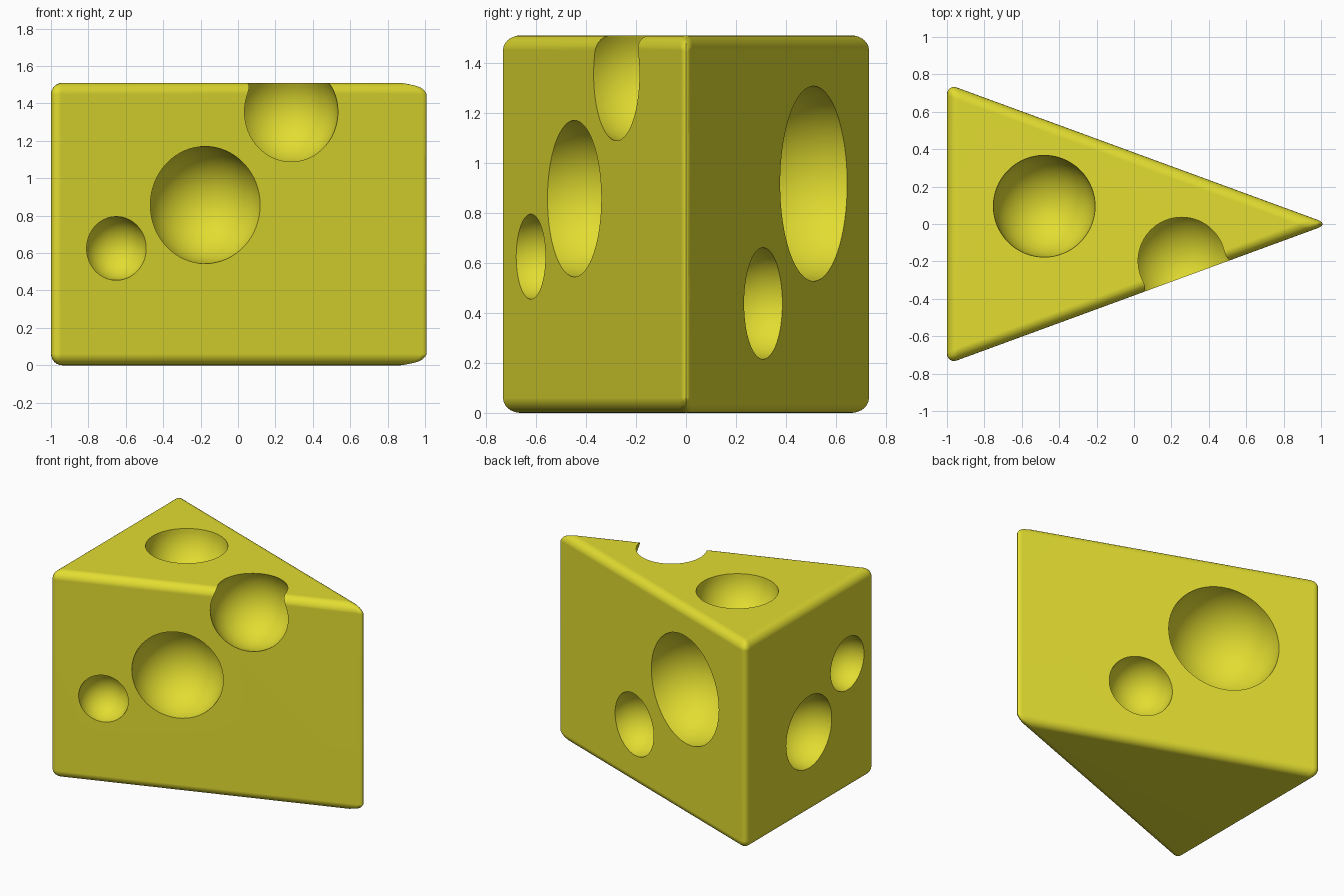
import bpy, bmesh, math
from mathutils import Vector

if "Cube" in bpy.data.objects:
    bpy.data.objects.remove(bpy.data.objects["Cube"])

HEIGHT, BACK_Y, TIP_X = 1.51, 0.749, 1.042

mat = bpy.data.materials.new("cheese_yellow")
mat.diffuse_color = (0.76, 0.72, 0.03, 1)
mat.use_nodes = True
mat.node_tree.nodes["Principled BSDF"].inputs["Base Color"].default_value = mat.diffuse_color

# Wedge: triangular prism with rounded edges
bm = bmesh.new()
base = [bm.verts.new(p) for p in ((-1, -BACK_Y, 0), (TIP_X, 0, 0), (-1, BACK_Y, 0))]
face = bm.faces.new(base)
ext = bmesh.ops.extrude_face_region(bm, geom=[face])
top = [g for g in ext["geom"] if isinstance(g, bmesh.types.BMVert)]
bmesh.ops.translate(bm, verts=top, vec=(0, 0, HEIGHT))
bmesh.ops.recalc_face_normals(bm, faces=bm.faces)
bmesh.ops.bevel(bm, geom=bm.edges[:], offset=0.06, segments=6, profile=0.5,
                affect='EDGES', clamp_overlap=True)
mesh = bpy.data.meshes.new("cheese_wedge")
bm.to_mesh(mesh)
bm.free()
wedge = bpy.data.objects.new("cheese_wedge", mesh)
bpy.context.collection.objects.link(wedge)
mesh.materials.append(mat)


def side_point(x, z, sign):
    """Point on the slanted front (-1) or back (+1) side."""
    return Vector((x, sign * BACK_Y * (TIP_X - x) / (TIP_X + 1), z))


# Holes: centre and radius
holes = [
    (side_point(-0.65, 0.625, -1), 0.17),
    (side_point(-0.175, 0.857, -1), 0.313),
    (side_point(-0.35, 0.917, 1), 0.39),
    (side_point(0.20, 0.438, 1), 0.223),
    (Vector((0.255, -0.197, 1.355)), 0.28),     # top front edge
    (Vector((0.853, 0, 0.832)), 0.323),         # through the tip
    (Vector((-0.48, 0.095, HEIGHT)), 0.272),    # top
    (Vector((-1, -0.43, 0.92)), 0.192),         # rind side
    (Vector((-1, 0.012, 0.59)), 0.262),
]

for i, (centre, radius) in enumerate(holes):
    bpy.ops.mesh.primitive_uv_sphere_add(segments=64, ring_count=32, radius=radius, location=centre)
    cutter = bpy.context.object
    cutter.name = f"hole_cutter_{i}"
    cutter.hide_render = True
    cutter.data.materials.append(mat)
    mod = wedge.modifiers.new("hole", 'BOOLEAN')
    mod.operation, mod.solver, mod.object = 'DIFFERENCE', 'EXACT', cutter
    bpy.context.view_layer.objects.active = wedge
    bpy.ops.object.modifier_apply(modifier=mod.name)
    bpy.data.objects.remove(cutter, do_unlink=True)

# Smooth shading, crisp hole rims, flat sides
bpy.ops.object.select_all(action='DESELECT')
wedge.select_set(True)
bpy.context.view_layer.objects.active = wedge
bpy.ops.object.shade_smooth_by_angle(angle=math.radians(32))
wn = wedge.modifiers.new("weighted_normals", 'WEIGHTED_NORMAL')
wn.keep_sharp = True
